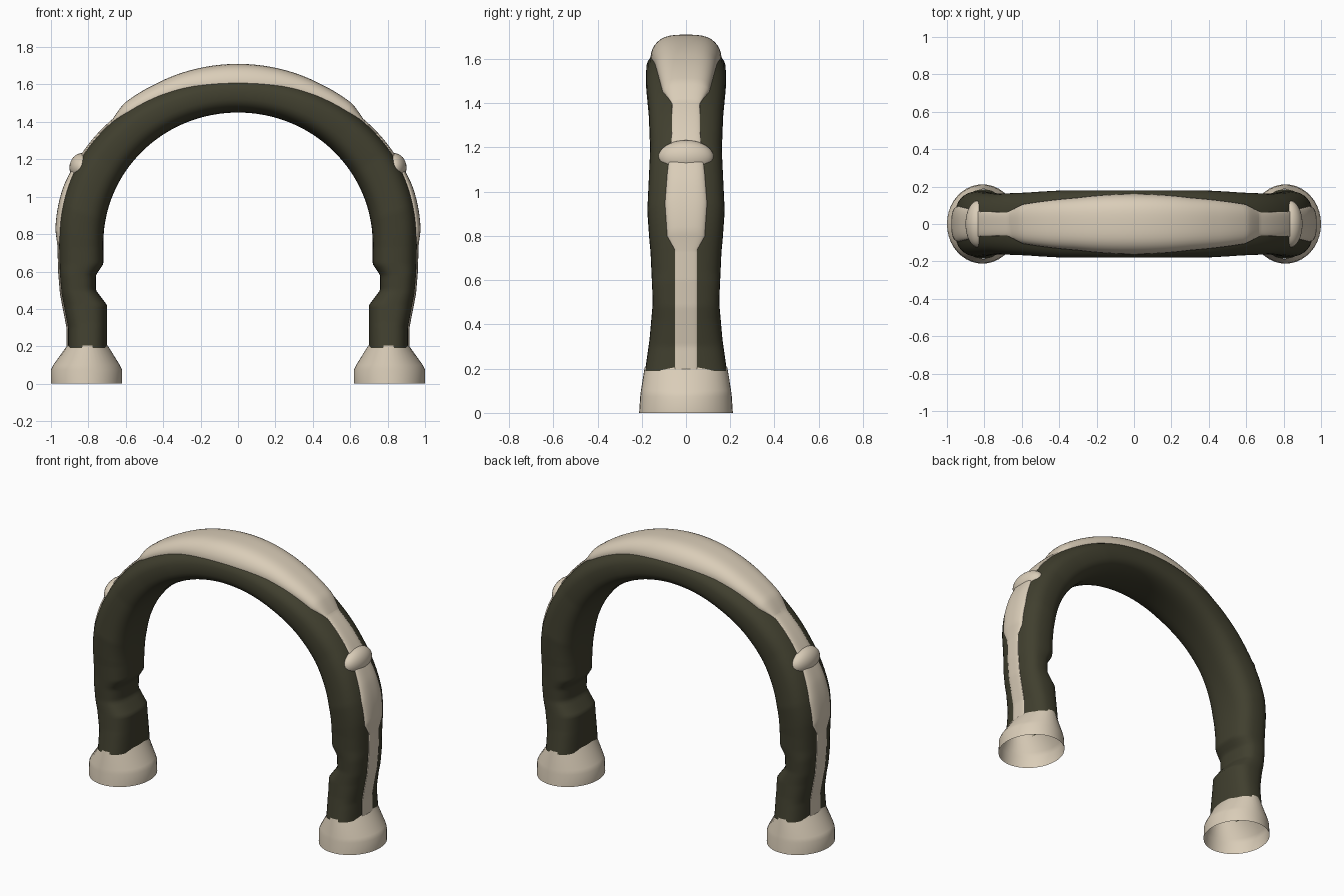
import bpy, bmesh, math
from mathutils import Vector

cube = bpy.data.objects.get("Cube")
if cube:
    bpy.data.objects.remove(cube, do_unlink=True)


def material(name, rgb):
    m = bpy.data.materials.new(name)
    m.use_nodes = True
    m.diffuse_color = (*rgb, 1)
    m.node_tree.nodes["Principled BSDF"].inputs["Base Color"].default_value = (*rgb, 1)
    return m


olive = material("dark olive", (0.052, 0.050, 0.028))
cream = material("cream", (0.70, 0.61, 0.48))


def lerp(table, v):
    """Piecewise linear lookup in a list of (key, value) pairs."""
    if v <= table[0][0]:
        return table[0][1]
    for (a, p), (b, q) in zip(table, table[1:]):
        if v <= b:
            return p + (q - p) * (v - a) / (b - a)
    return table[-1][1]


def loft(name, rings, mat, closed):
    """Skin a list of equal-length point rings."""
    bm = bmesh.new()
    rows = [[bm.verts.new(p) for p in ring] for ring in rings]
    n = len(rows[0])
    for r, s in zip(rows, rows[1:]):
        for i in range(n if closed else n - 1):
            j = (i + 1) % n
            bm.faces.new((r[i], r[j], s[j], s[i]))
    bmesh.ops.recalc_face_normals(bm, faces=bm.faces)
    me = bpy.data.meshes.new(name)
    bm.to_mesh(me)
    bm.free()
    ob = bpy.data.objects.new(name, me)
    bpy.context.collection.objects.link(ob)
    return finish(ob, mat)


def finish(ob, mat):
    ob.data.materials.append(mat)
    bpy.ops.object.select_all(action="DESELECT")
    ob.select_set(True)
    bpy.context.view_layer.objects.active = ob
    bpy.ops.object.shade_smooth_by_angle(angle=math.radians(40))
    return ob


# Leg outline and depth, keyed by height
OUTER = [(0.3, 0.91), (0.48, 0.945), (0.6, 0.955), (0.8, 0.96)]
INNER = [(0.42, 0.70), (0.5, 0.76), (0.58, 0.76), (0.64, 0.72)]
DEPTH = [(0.19, 0.185), (0.33, 0.165), (0.5, 0.15), (0.72, 0.16), (0.95, 0.175),
         (1.25, 0.162), (1.42, 0.168), (1.56, 0.18)]
# Trim half width and raised height, keyed by height
WIDTH = [(0.78, 0.05), (0.8, 0.085), (0.95, 0.095), (1.08, 0.085), (1.24, 0.065),
         (1.4, 0.062), (1.42, 0.075), (1.46, 0.105), (1.6, 0.14), (1.645, 0.16)]
RAISE = [(0.77, 0.004), (0.81, 0.014), (1.05, 0.014), (1.2, 0.005), (1.41, 0.005),
         (1.425, 0.012), (1.47, 0.035), (1.56, 0.045), (1.645, 0.062)]
POWER = 2.7

# Sections: pairs of outer and inner points along the arch
half = []
LEG, ARC = 44, 70
for i in range(LEG):
    z = 0.19 + 0.56 * i / LEG
    half.append((Vector((lerp(OUTER, z), 0, z)), Vector((lerp(INNER, z), 0, z))))
for i in range(ARC + 1):
    t = math.pi / 2 * i / ARC
    c, s = math.cos(t), math.sin(t)
    half.append((Vector((0.96 * c, 0, 0.8 + 0.845 * s)),
                 Vector((0.72 * c, 0, 0.75 + 0.70 * s))))


def flip(pair):
    return tuple(Vector((-p.x, 0, p.z)) for p in pair)


sections = half + [flip(p) for p in half[-2::-1]]


def tube_ring(pair, n=36):
    outer, inner = pair
    mid, axis = (outer + inner) / 2, (outer - inner) / 2
    depth = lerp(DEPTH, outer.z)
    ring = []
    for k in range(n):
        a = math.tau * k / n
        c, s = math.cos(a), math.sin(a)
        u = math.copysign(abs(c) ** (2 / POWER), c)
        v = math.copysign(abs(s) ** (2 / POWER), s)
        ring.append(mid + axis * u + Vector((0, depth * v, 0)))
    return ring


def trim_ring(pair, n=20):
    outer, inner = pair
    mid, axis = (outer + inner) / 2, (outer - inner) / 2
    out = axis.normalized()
    depth, w, h = (lerp(tab, outer.z) for tab in (DEPTH, WIDTH, RAISE))

    def point(t, lift):
        u = (1 - abs(w * t / depth) ** POWER) ** (1 / POWER)
        return mid + axis * u + out * lift + Vector((0, w * t, 0))

    ring = [point(-1, -0.02)]
    for k in range(n + 1):
        t = math.sin(math.pi * (k / n - 0.5))
        ring.append(point(t, 0.003 + h * math.sqrt(max(0, 1 - t ** 4))))
    return ring + [point(1, -0.02)]


loft("arch_tube", [tube_ring(p) for p in sections], olive, True)

# Raised panel over the crown
loft("top_panel", [trim_ring(p) for p in sections if p[0].z >= 1.405], cream, False)

for side, label in ((1, "left"), (-1, "right")):
    # Trim running down the outside of each leg
    low = [p if side > 0 else flip(p) for p in half if p[0].z < 1.43]
    loft(label + "_leg_trim", [trim_ring(p) for p in low], cream, False)

    # Rounded nub on the shoulder
    bpy.ops.mesh.primitive_uv_sphere_add(segments=32, ring_count=16, radius=1,
                                         location=(side * 0.835, 0, 1.155))
    nub = bpy.context.object
    nub.name = label + "_shoulder_nub"
    nub.scale = (0.066, 0.125, 0.078)
    finish(nub, cream)

    # Open flared foot: (height, x radius, y radius)
    rings = []
    for z, rx, ry in ((0, 0.19, 0.212), (0.075, 0.19, 0.207),
                      (0.1, 0.178, 0.204), (0.205, 0.108, 0.187)):
        cx = 0.81 if z < 0.15 else 0.805
        rings.append([(side * (cx + rx * math.cos(a)), ry * math.sin(a), z)
                      for a in (math.tau * k / 40 for k in range(40))])
    loft(label + "_foot", rings, cream, True)
